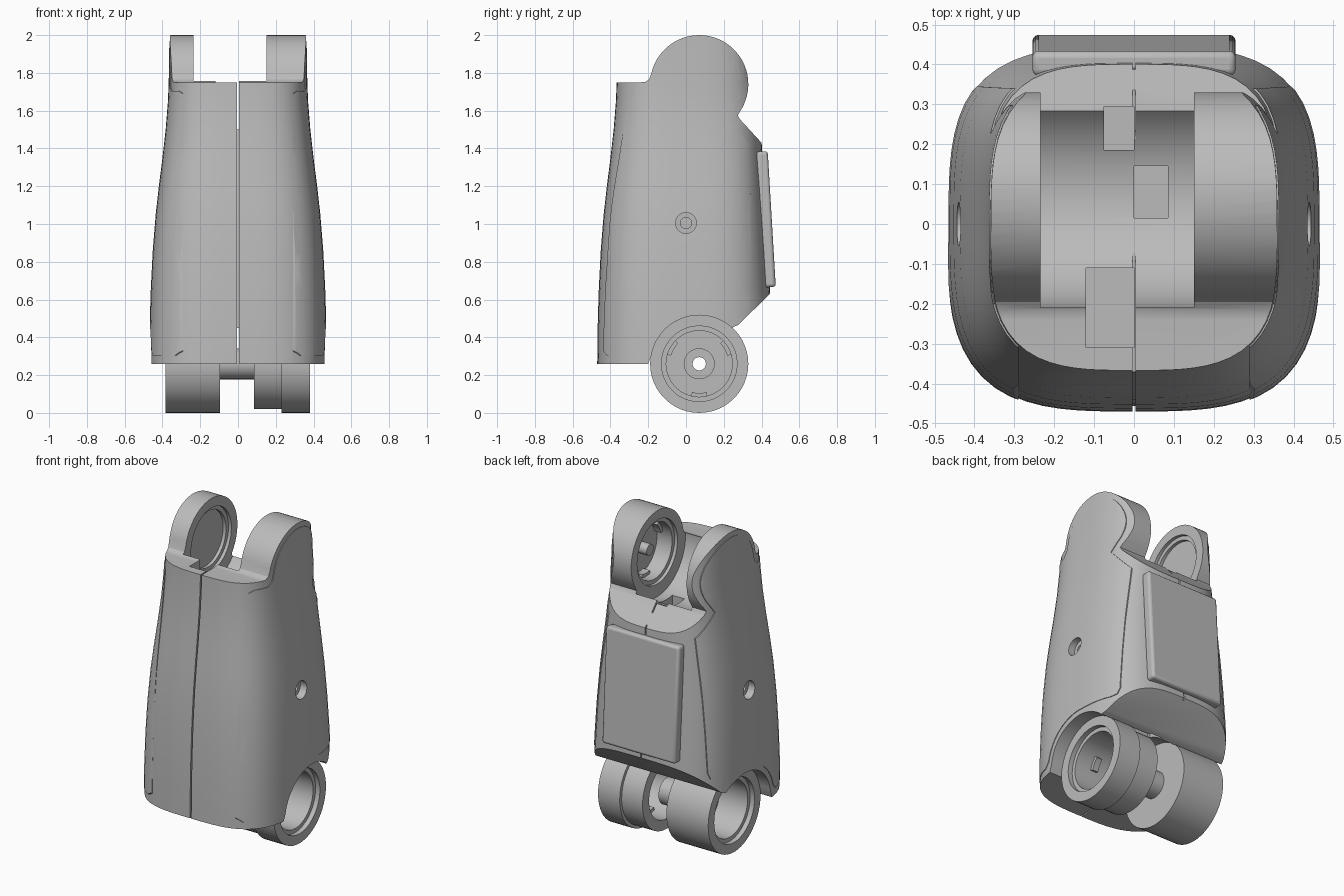
import bpy, bmesh, math

if "Cube" in bpy.data.objects:
    bpy.data.objects.remove(bpy.data.objects["Cube"])

grey = bpy.data.materials.new("light_grey")
grey.diffuse_color = (0.5, 0.5, 0.5, 1)
grey.use_nodes = True
grey.node_tree.nodes["Principled BSDF"].inputs["Base Color"].default_value = grey.diffuse_color
KY, TOP, LOW = 0.07, 1.74, 0.26          # knuckle axis y, upper and lower axis z


def finish(name, bm):
    bmesh.ops.recalc_face_normals(bm, faces=bm.faces)
    me = bpy.data.meshes.new(name)
    bm.to_mesh(me)
    bm.free()
    me.materials.append(grey)
    ob = bpy.data.objects.new(name, me)
    bpy.context.collection.objects.link(ob)
    return ob


def prism(name, pts, x0, x1):
    """Extrude a (y, z) outline along x."""
    bm = bmesh.new()
    a = [bm.verts.new((x0, y, z)) for y, z in pts]
    b = [bm.verts.new((x1, y, z)) for y, z in pts]
    bm.faces.new(a)
    bm.faces.new(b)
    n = len(pts)
    for i in range(n):
        j = (i + 1) % n
        bm.faces.new((a[i], a[j], b[j], b[i]))
    return finish(name, bm)


def arc(cy, cz, r, a0, a1, n=32):
    return [(cy + r * math.cos(math.radians(a0 + (a1 - a0) * i / n)),
             cz + r * math.sin(math.radians(a0 + (a1 - a0) * i / n))) for i in range(n + 1)]


def cyl(name, y, z, r, x0, x1, n=48):
    return prism(name, arc(y, z, r, 0, 360, n)[:-1], x0, x1)


def box(name, x0, x1, y0, y1, z0, z1):
    return prism(name, [(y0, z0), (y1, z0), (y1, z1), (y0, z1)], x0, x1)


def boolean(ob, other, op="DIFFERENCE"):
    m = ob.modifiers.new("bool", "BOOLEAN")
    m.operation, m.solver, m.object = op, "EXACT", other
    bpy.context.view_layer.objects.active = ob
    bpy.ops.object.modifier_apply(modifier=m.name)
    bpy.data.objects.remove(other, do_unlink=True)


WIDTH = [(0.1, .466), (.26, .466), (.45, .464), (.65, .458), (.85, .448), (1.05, .432), (1.2, .415),
         (1.35, .396), (1.5, .379), (1.65, .367), (1.75, .363), (2.05, .358)]


def loft(name, off=0.0, zmin=0.0, zmax=3.0, n=80):
    """Tapered rounded-square shell."""
    bm = bmesh.new()
    rings = []
    for z, w in WIDTH:
        if not zmin <= z <= zmax:
            continue
        ring = []
        for i in range(n):
            t = 2 * math.pi * i / n
            c, s = math.cos(t), math.sin(t)
            k = (abs(c) ** 3.3 + abs(s) ** 3.3) ** (-1 / 3.3)
            depth = .482 - .057 * z if s > 0 else w + .004
            ring.append(bm.verts.new((k * c * (w + off), k * s * (depth + off), z)))
        rings.append(ring)
    for a, b in zip(rings, rings[1:]):
        for i in range(n):
            j = (i + 1) % n
            bm.faces.new((a[i], a[j], b[j], b[i]))
    bm.faces.new(rings[0])
    bm.faces.new(rings[-1])
    return finish(name, bm)


# Main shell: tapered loft trimmed by the side outline
outline = ([(0.6, 1.2), (0.4, 1.43), (0.285, 1.555), (0.274, 1.575)] + arc(KY, TOP, .26, -34, 168)
           + [(-.196, 1.765), (-.215, 1.752), (-.24, 1.75), (-.6, 1.75), (-.6, .26), (-.2, .26)]
           + arc(KY, LOW, .257, 170, 48) + [(0.275, .465), (0.6, .78)])
body = loft("body_shell")
boolean(body, prism("trim", outline, -.6, .6), "INTERSECT")

# Clearance channel between the upper lugs, and their bearing recesses
boolean(body, cyl("channel", KY, TOP, .28, -.235, .15, 64))
for x0, x1, r in ((.1, .17, .2), (.1, .275, .175), (-.255, -.2, .2), (-.275, -.2, .175)):
    boolean(body, cyl("recess", KY, TOP, r, x0, x1))

# Cable slots above and below
for s in ((-.075, 0, .185, .295, 1.2, 1.7), (0, .085, .015, .145, 1.36, 1.6),
          (-.12, 0, -.31, -.11, 1.25, 1.85), (-.09, .08, -.3, -.17, .2, .42),
          (0, .085, .14, .25, .3, .58)):
    boolean(body, box("slot", *s))

# Centre seam groove
seam = box("seam", -.004, .004, -.6, .6, .2, 1.8)
boolean(seam, loft("core", -.012, .4, 1.5))
boolean(body, seam)

# Slightly raised side panels, with a screw hole in each side
panel_line = ([(.34, 1.42), (.225, 1.555)] + arc(KY, TOP, .228, -32, 170)
              + [(-.17, 1.73), (-.2, 1.705), (-.28, 1.705), (-.31, 1.69), (-.328, 1.65), (-.36, 1.4),
                 (-.405, 1.0), (-.428, .65), (-.44, .33), (-.42, .305), (-.24, .305)]
              + arc(KY, LOW, .29, 165, 85, 16) + [(.3, .548), (.333, .56), (.345, .6)])
panels = []
for side, name in ((1, "right"), (-1, "left")):
    p = prism("side_panel_" + name, panel_line, side * .29, side * .6)
    boolean(p, loft("skin", .004), "INTERSECT")
    for r, d in ((.055, .395), (.03, .3)):
        for ob in (p, body):
            boolean(ob, cyl("screw_hole", 0, 1.005, r, side * d, side * .6, 32))
    panels.append(p)

# Pin and retaining tabs inside an upper lug
pin = cyl("upper_pin", KY, TOP, .035, .2, .285, 24)


def tabs(name, z, x0, x1):
    return [prism(f"{name}_{k}", arc(KY, z, .19, a - 14, a + 14, 6) + arc(KY, z, .155, a + 14, a - 14, 6), x0, x1)
            for k, a in enumerate((30, 150, 270))]


# Lower lugs: right one is an open ring, left one a cup carrying the hollow axle
lug_r = cyl("lower_lug_right", KY, LOW, .26, .23, .38)
boolean(lug_r, cyl("inner_step", KY, LOW, .24, .085, .25), "UNION")
boolean(lug_r, box("bridge", .085, .3, -.08, .22, .44, .56), "UNION")
boolean(lug_r, cyl("bore", KY, LOW, .175, 0, .5))
boolean(lug_r, cyl("lip", KY, LOW, .2, .35, .5))

lug_l = cyl("lower_lug_left", KY, LOW, .26, -.385, -.095)
boolean(lug_l, cyl("cup", KY, LOW, .175, -.5, -.16))
boolean(lug_l, cyl("lip", KY, LOW, .2, -.5, -.355))
boolean(lug_l, cyl("axle", KY, LOW, .082, -.18, .085, 32), "UNION")
boolean(lug_l, cyl("axle_hole", KY, LOW, .035, -.5, .5, 24))

# Rounded pad on the back
pad = box("back_pad", -.255, .255, -.032, .03, -.36, .36)
pad.location = (0, .424, 1.025)
pad.rotation_euler.x = math.radians(3.4)
bev = pad.modifiers.new("bevel", "BEVEL")
bev.width, bev.segments = .016, 3

parts = [body, pin, lug_r, lug_l, pad] + panels + tabs("lower_tab", LOW, .2, .24) + tabs("upper_tab", TOP, .23, .28)
for ob in bpy.context.view_layer.objects:
    ob.select_set(ob in parts)
bpy.context.view_layer.objects.active = body
bpy.ops.object.shade_smooth_by_angle(angle=math.radians(30))
